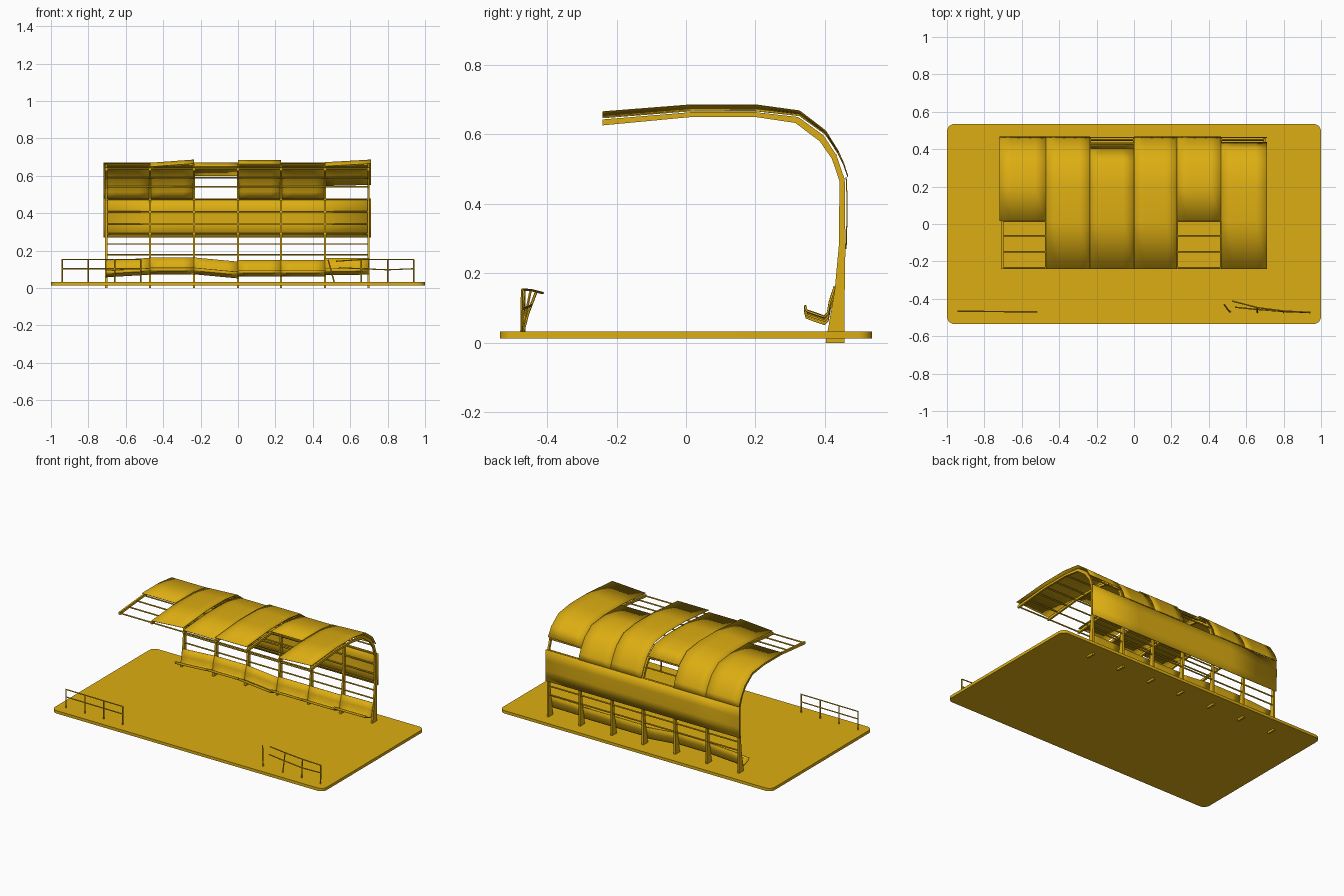
import bpy, bmesh, math
from mathutils import Vector

if "Cube" in bpy.data.objects:
    bpy.data.objects.remove(bpy.data.objects["Cube"])

gold = bpy.data.materials.new("golden yellow")
gold.diffuse_color = (0.72, 0.42, 0.006, 1)
gold.use_nodes = True
gold.node_tree.nodes["Principled BSDF"].inputs["Base Color"].default_value = gold.diffuse_color


def add(name, verts, faces, smooth=False):
    me = bpy.data.meshes.new(name)
    me.from_pydata(verts, [], faces)
    bm = bmesh.new()
    bm.from_mesh(me)
    bmesh.ops.recalc_face_normals(bm, faces=bm.faces[:])
    bm.to_mesh(me)
    bm.free()
    me.materials.append(gold)
    ob = bpy.data.objects.new(name, me)
    bpy.context.collection.objects.link(ob)
    if smooth:
        bpy.ops.object.select_all(action='DESELECT')
        bpy.context.view_layer.objects.active = ob
        ob.select_set(True)
        bpy.ops.object.shade_smooth_by_angle(angle=math.radians(40))
    return ob


def extrude_x(name, outline, x0, x1):
    """Closed YZ outline extruded along x."""
    n = len(outline)
    v = [(x, y, z) for x in (x0, x1) for y, z in outline]
    f = [(i, (i + 1) % n, n + (i + 1) % n, n + i) for i in range(n)]
    # the two sides are quad strips between outer and inner edge
    for o in (0, n):
        f += [(o + i, o + i + 1, o + n - 2 - i, o + n - 1 - i) for i in range(n // 2 - 1)]
    return add(name, v, f)


def sheet(name, left, right, x0, x1, t):
    """Thin sheet of thickness t between two YZ profiles, one at each end."""
    n, m = len(left), 5
    v, f = [], []
    for k in range(m):
        s = k / (m - 1)
        for a, b in zip(left, right):
            v.append((x0 + (x1 - x0) * s, a[0] + (b[0] - a[0]) * s, a[1] + (b[1] - a[1]) * s))
    for k in range(m - 1):
        for i in range(n - 1):
            a = k * n + i
            f.append((a, a + 1, a + n + 1, a + n))
    ob = add(name, v, f, True)
    mod = ob.modifiers.new("thickness", 'SOLIDIFY')
    mod.thickness, mod.offset = t, 0
    return ob


def bar(name, pts, r=0.004, sides=6):
    """Round bar through a list of points."""
    v, f = [], []
    for p, q in zip(pts, pts[1:]):
        p, q = Vector(p), Vector(q)
        rot = (q - p).to_track_quat('Z', 'Y')
        o = len(v)
        for c in (p, q):
            for i in range(sides):
                a = math.tau * i / sides
                v.append(c + rot @ Vector((r * math.cos(a), r * math.sin(a), 0)))
        f += [(o + i, o + (i + 1) % sides, o + sides + (i + 1) % sides, o + sides + i) for i in range(sides)]
        f += [tuple(range(o, o + sides)), tuple(range(o + sides, o + 2 * sides))]
    return add(name, v, f, True)


# platform with rounded corners
outline = []
R, HX, HY = 0.04, 1.0, 0.535
for cx, cy, a0 in ((1, 1, 0), (-1, 1, 90), (-1, -1, 180), (1, -1, 270)):
    for k in range(6):
        a = math.radians(a0 + 18 * k)
        outline.append((cx * (HX - R) + R * math.cos(a), cy * (HY - R) + R * math.sin(a)))
n = len(outline)
verts = [(x, y, z) for z in (0.013, 0.032) for x, y in outline]
add("platform", verts, [tuple(range(n)), tuple(range(n, 2 * n))] +
    [(i, (i + 1) % n, n + (i + 1) % n, n + i) for i in range(n)], True)

# curved ribs
ribs = [-0.705, -0.47, -0.235, 0.0, 0.23, 0.465, 0.698]
outer = [(0.457, 0), (0.457, 0.15), (0.459, 0.28), (0.457, 0.47), (0.433, 0.54), (0.396, 0.597),
         (0.323, 0.65), (0.2, 0.664), (0.015, 0.664), (-0.24, 0.643)]
inner = [(0.402, 0), (0.428, 0.15), (0.44, 0.28), (0.442, 0.465), (0.42, 0.53), (0.385, 0.58),
         (0.315, 0.633), (0.2, 0.65), (0.015, 0.65), (-0.24, 0.626)]
for x in ribs:
    extrude_x("rib", outer + inner[::-1], x - 0.006, x + 0.006)

# horizontal rails on the wall and roof
for y, z in ((0.447, 0.178), (0.448, 0.235), (0.449, 0.29), (0.45, 0.342), (0.45, 0.408), (0.45, 0.475),
             (0.43, 0.54), (0.393, 0.59), (0.318, 0.643), (0.2, 0.658), (0.1, 0.658), (0.015, 0.658),
             (-0.063, 0.652), (-0.148, 0.644), (-0.235, 0.635)):
    bar("rail", [(-0.711, y, z), (0.704, y, z)], 0.0045)

# lower wall cladding
wall = [(0.461, 0.27), (0.463, 0.34), (0.464, 0.41), (0.461, 0.478)]
sheet("wall_panel", wall, wall, -0.718, 0.71, 0.003)

# roof cladding: (first point, last point, lift at left, lift at right)
roof = [(0.466, 0.478), (0.454, 0.513), (0.438, 0.545), (0.402, 0.6), (0.327, 0.654),
        (0.2, 0.668), (0.015, 0.668), (-0.24, 0.648)]
edges = [-0.718] + ribs[1:6] + [0.71]
bays = [(0, 6, 0, 0), (0, 7, 0, 0.017), (3, 7, 0, 0), (0, 7, 0.014, 0.014), (0, 6, 0, 0), (2, 7, 0.003, 0.017)]
for i, (a, b, l0, l1) in enumerate(bays):
    def lifted(h):
        return [(y, z + h * min(1, k / 5)) for k, (y, z) in enumerate(roof)][a:b + 1]
    sheet("roof_panel", lifted(l0), lifted(l1), edges[i], edges[i + 1], 0.003)

# sagging bench, one bent sheet per bay
bench = [(0.343, 0.104), (0.347, 0.09), (0.375, 0.08), (0.398, 0.072), (0.408, 0.082), (0.414, 0.115), (0.428, 0.158)]
sag = [(-0.012, 0.002), (0.004, 0.004), (0.004, -0.018), (-0.009, -0.009), (-0.009, -0.009), (0, 0.002)]
for i, (a, b) in enumerate(sag):
    sheet("bench", [(y, z + a) for y, z in bench], [(y, z + b) for y, z in bench], ribs[i], ribs[i + 1], 0.006)

# intact railing on the left
for x in (-0.94, -0.80, -0.66, -0.52):
    bar("left_railing_post", [(x, -0.466 - (x + 0.94) * 0.01, 0.02), (x, -0.466 - (x + 0.94) * 0.01, 0.153)])
for z in (0.153, 0.103):
    bar("left_railing_bar", [(-0.943, -0.466, z), (-0.516, -0.47, z)], 0.0035)

# bent railing on the right
tops = [(0.94, -0.472, 0.153), (0.80, -0.465, 0.153), (0.66, -0.447, 0.152), (0.525, -0.412, 0.143)]
for x, y, z in tops[:3]:
    bar("right_railing_post", [(x, -0.474, 0.02), (x, y, z)])
bar("right_railing_bent_post", [(0.517, -0.472, 0.02), (0.5, -0.455, 0.085), (0.482, -0.43, 0.15)])
bar("right_railing_top_bar", tops, 0.0035)
bar("right_railing_mid_bar", [(0.94, -0.473, 0.103), (0.80, -0.468, 0.097), (0.66, -0.457, 0.103),
                              (0.54, -0.445, 0.108)], 0.0035)
